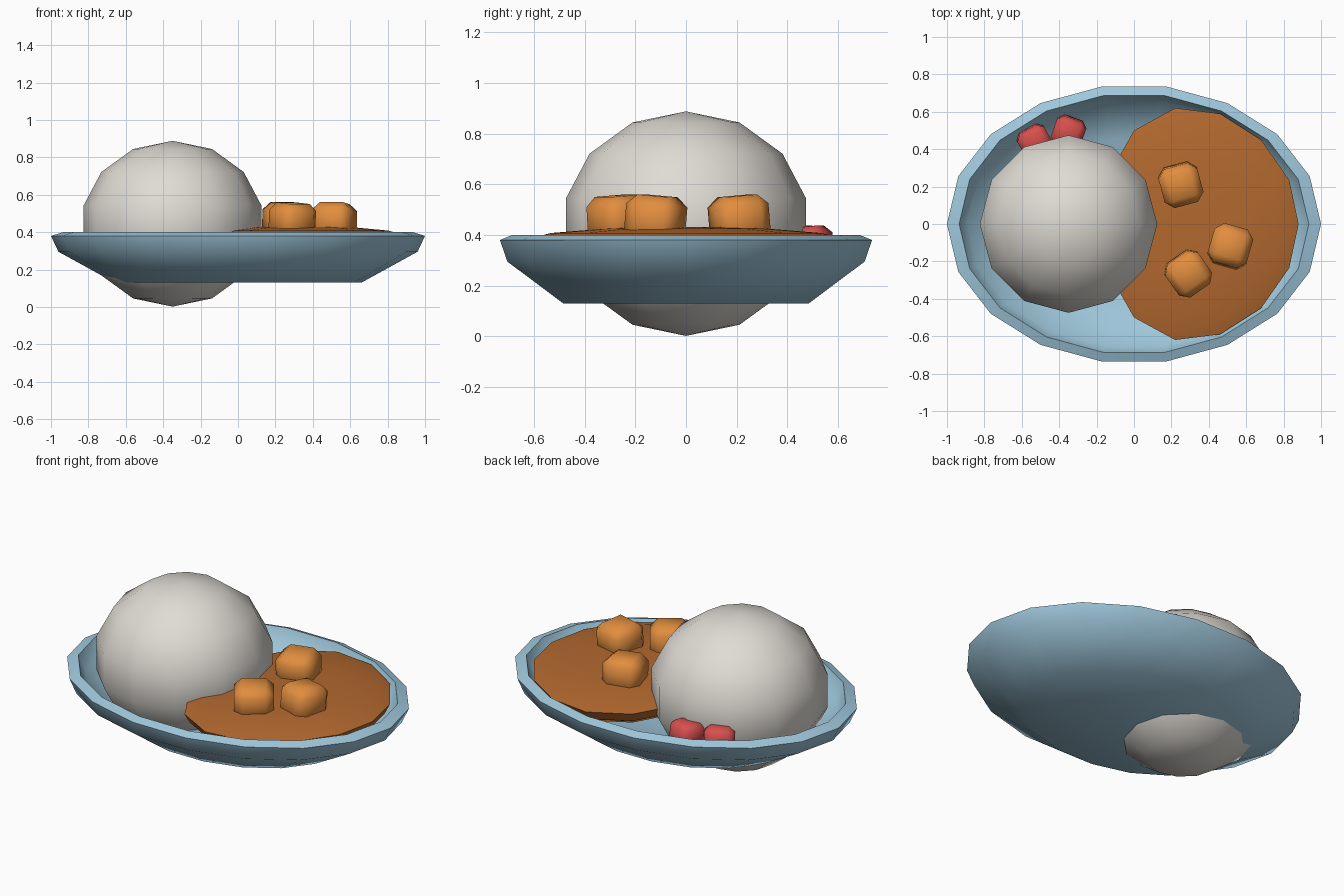
import bpy, bmesh, math
from mathutils import Matrix

cube = bpy.data.objects.get("Cube")
if cube:
    bpy.data.objects.remove(cube, do_unlink=True)


def material(name, rgb):
    m = bpy.data.materials.new(name)
    m.use_nodes = True
    m.diffuse_color = (*rgb, 1)
    m.node_tree.nodes["Principled BSDF"].inputs["Base Color"].default_value = (*rgb, 1)
    return m


blue = material("pale_blue", (0.35, 0.58, 0.72))
white = material("rice_white", (0.74, 0.71, 0.66))
brown = material("sauce_brown", (0.45, 0.14, 0.028))
orange = material("carrot_orange", (0.76, 0.27, 0.05))
red = material("pickle_red", (0.68, 0.08, 0.075))


def finish(name, bm, mat, angle):
    bmesh.ops.recalc_face_normals(bm, faces=bm.faces)
    me = bpy.data.meshes.new(name)
    bm.to_mesh(me)
    bm.free()
    me.materials.append(mat)
    ob = bpy.data.objects.new(name, me)
    bpy.context.collection.objects.link(ob)
    bpy.ops.object.select_all(action='DESELECT')
    ob.select_set(True)
    bpy.context.view_layer.objects.active = ob
    bpy.ops.object.shade_smooth_by_angle(angle=math.radians(angle))
    return ob


def loft(name, outline, profile, centre, mat, angle):
    """Stack scaled copies of an outline, following (scale, height) pairs."""
    bm = bmesh.new()
    rings = [[bm.verts.new((centre + (x - centre) * s, y * s, z)) for x, y in outline]
             for s, z in profile]
    n = len(outline)
    for a, b in zip(rings, rings[1:]):
        for i in range(n):
            j = (i + 1) % n
            bm.faces.new((a[i], a[j], b[j], b[i]))
    bm.faces.new(rings[0])
    bm.faces.new(rings[-1])
    return finish(name, bm, mat, angle)


# Oval plate with a sloped rim and hollow inside
oval = [(math.cos(math.tau * i / 18), 0.746 * math.sin(math.tau * i / 18)) for i in range(18)]
plate_profile = [(0.66, 0.13), (0.96, 0.295), (1, 0.38), (0.935, 0.40), (0.89, 0.31), (0.62, 0.18)]
loft("plate", oval, plate_profile, 0, blue, 40)

# Rice mound
bm = bmesh.new()
bmesh.ops.create_uvsphere(bm, u_segments=12, v_segments=7, radius=0.487)
bmesh.ops.scale(bm, vec=(1, 1, 0.91), verts=bm.verts)
bmesh.ops.translate(bm, vec=(-0.35, 0, 0.445), verts=bm.verts)
finish("rice_mound", bm, white, 40)

# Sauce pool, a mirrored outline with a gentle dome
half = [(0.83, 0.235), (0.68, 0.45), (0.46, 0.59), (0.22, 0.62), (0, 0.5), (-0.13, 0.27)]
pool = [(0.88, 0)] + half + [(-0.18, 0)] + [(x, -y) for x, y in reversed(half)]
pool_profile = [(0.7, 0.25), (0.95, 0.33), (1, 0.385), (0.86, 0.408), (0.5, 0.426), (0.15, 0.432)]
loft("curry_sauce", pool, pool_profile, 0.35, brown, 30)


# Chamfered food chunks
def chunk(name, loc, size, turn, tilt, mat):
    bm = bmesh.new()
    bmesh.ops.create_cube(bm, size=1)
    bmesh.ops.bevel(bm, geom=bm.edges[:], offset=0.2, segments=1, affect='EDGES')
    bmesh.ops.scale(bm, vec=size, verts=bm.verts)
    spin = Matrix.Rotation(math.radians(turn), 4, 'Z') @ Matrix.Rotation(math.radians(tilt), 4, 'X')
    bmesh.ops.transform(bm, matrix=Matrix.Translation(loc) @ spin, verts=bm.verts)
    finish(name, bm, mat, 50)


carrots = [(0.25, 0.21, 15, 5), (0.515, -0.12, -16, -5), (0.29, -0.265, 35, 4)]
for i, (x, y, turn, tilt) in enumerate(carrots):
    chunk(f"carrot_chunk_{i + 1}", (x, y, 0.46), (0.215, 0.215, 0.19), turn, tilt, orange)

pickles = [(-0.53, 0.44, 30), (-0.35, 0.49, -20)]
for i, (x, y, turn) in enumerate(pickles):
    chunk(f"pickle_{i + 1}", (x, y, 0.36), (0.165, 0.16, 0.145), turn, 6, red)
